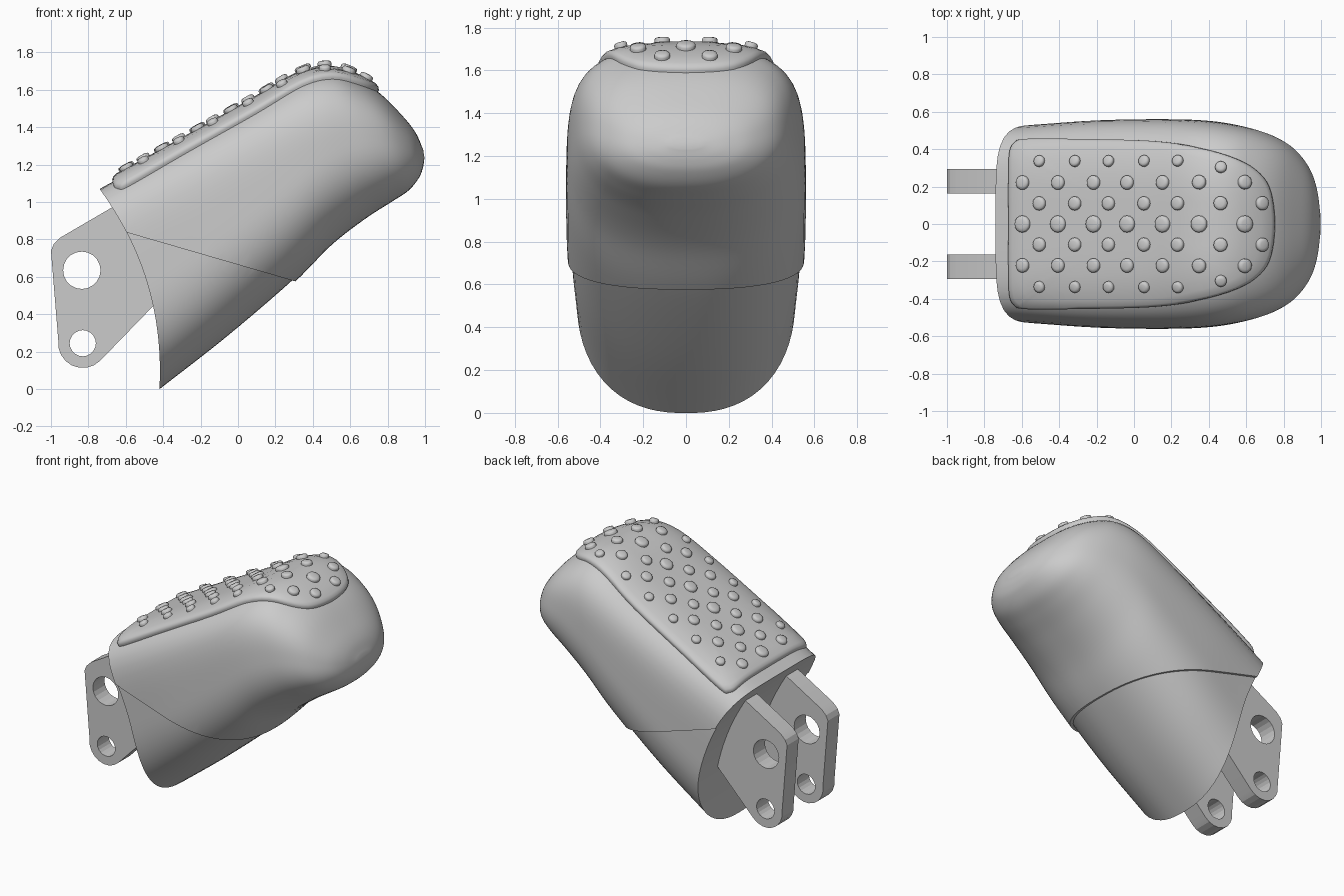
import bpy, bmesh
from math import sin, cos, pi
from mathutils import Vector
from mathutils.bvhtree import BVHTree

cube = bpy.data.objects.get("Cube")
if cube:
    bpy.data.objects.remove(cube)

SIDES = 72
LEDGE = 0.018
# Stations from cut end to tip: top x, top z, bottom x, bottom z, half width, top squareness, bulge
STATIONS = [
    (-.74, 1.07, -.415, -.018, .53, 5, .10),
    (-.32, 1.30, -.06, .26, .555, 4.6, .05),
    (.08, 1.525, .29, .56, .56, 4, .01),
    (.33, 1.67, .50, .77, .55, 3.4, 0),
    (.49, 1.705, .68, .91, .52, 3.1, 0),
    (.63, 1.66, .82, 1.00, .475, 2.9, 0),
    (.76, 1.58, .91, 1.06, .41, 2.7, 0),
    (.88, 1.46, .965, 1.125, .31, 2.4, 0),
    (.95, 1.37, .988, 1.18, .20, 2.2, 0),
    (.99, 1.28, .997, 1.235, .07, 2, 0),
]


def smooth_path(points, steps):
    """Catmull-Rom samples through points of any dimension."""
    pts = [Vector(p) for p in points]
    pts = [pts[0] * 2 - pts[1]] + pts + [pts[-1] * 2 - pts[-2]]
    out = []
    for a, b, c, d in zip(pts, pts[1:], pts[2:], pts[3:]):
        for k in range(steps):
            t = k / steps
            out.append(b + (c - a) * (t / 2) + (a * 2 - b * 5 + c * 4 - d) * (t * t / 2)
                       + (b * 3 - a - c * 3 + d) * (t ** 3 / 2))
    return out + [pts[-2]]


def section(station, inset):
    """One closed cross-section, square on top and round below."""
    tx, tz, bx, bz, width, square, bulge = station
    top, bottom = Vector((tx, 0, tz)), Vector((bx, 0, bz))
    up = (top - bottom).normalized()
    bottom += up * inset
    mid, half = (top + bottom) / 2, (top - bottom) / 2
    forward = Vector((up.z, 0, -up.x))
    ring = []
    for i in range(SIDES):
        c, s = cos(2 * pi * i / SIDES), sin(2 * pi * i / SIDES)
        n = square if s > 0 else 2.4
        r = (abs(c) ** n + abs(s) ** n) ** (-1 / n)
        u, v = c * r, s * r
        ring.append(mid + half * v + forward * bulge * (1 - v * v)
                    + Vector((0, u * (width - inset), 0)))
    return ring


def bridge(bm, a, b):
    for i in range(len(a)):
        j = (i + 1) % len(a)
        bm.faces.new((a[i], a[j], b[j], b[i]))


def cap(bm, ring):
    """Close a symmetric ring with strips running from side to side."""
    n = len(ring)
    for i in range(-n // 4, n // 4):
        ids = [k % n for k in (i, i + 1, n // 2 - i - 1, n // 2 - i)]
        bm.faces.new([ring[k] for k in dict.fromkeys(ids)])


def loft(inset, keep_above):
    bm = bmesh.new()
    rings = [[bm.verts.new(p) for p in section(s, inset)] for s in smooth_path(STATIONS, 6)]
    for a, b in zip(rings, rings[1:]):
        bridge(bm, a, b)
    cap(bm, rings[0])
    cap(bm, rings[-1])
    bmesh.ops.recalc_face_normals(bm, faces=bm.faces[:])
    # Split along the slanted seam
    bmesh.ops.bisect_plane(bm, geom=bm.verts[:] + bm.edges[:] + bm.faces[:], dist=1e-5,
                           plane_co=(-.57, 0, .83), plane_no=(.29, 0, 1),
                           clear_inner=keep_above, clear_outer=not keep_above)
    bmesh.ops.holes_fill(bm, edges=[e for e in bm.edges if e.is_boundary], sides=0)
    bmesh.ops.recalc_face_normals(bm, faces=bm.faces[:])
    return bm


def finish(name, bm, angle=0.6):
    mesh = bpy.data.meshes.new(name)
    bm.to_mesh(mesh)
    bm.free()
    obj = bpy.data.objects.new(name, mesh)
    bpy.context.collection.objects.link(obj)
    shade(obj, angle)
    return obj


def shade(obj, angle):
    bpy.ops.object.select_all(action='DESELECT')
    obj.select_set(True)
    bpy.context.view_layer.objects.active = obj
    bpy.ops.object.shade_smooth_by_angle(angle=angle)


# Shell halves
finish("lower_shell", loft(LEDGE, False))
upper = loft(0, True)
tree = BVHTree.FromBMesh(upper)
finish("upper_shell", upper)


def on_top(x, y, offset):
    """Point and normal above the upper shell."""
    hit, normal, _, _ = tree.ray_cast(Vector((x, y, 3)), Vector((0, 0, -1)))
    return hit + normal * offset, normal


# Raised grip pad
PAD_HALF = [(-.67, 0), (-.67, .25), (-.665, .38), (-.64, .43), (-.58, .45), (-.3, .45),
            (.1, .44), (.35, .405), (.55, .345), (.67, .27), (.73, .17), (.75, 0)]
outline = PAD_HALF + [(x, -y) for x, y in PAD_HALF[-2:0:-1]]
outline = smooth_path(outline + outline[:1], 4)[:-1]
PAD_RINGS = [(1, -.01), (.995, .012), (.98, .024), (.955, .03), (.88, .03),
             (.75, .03), (.6, .03), (.45, .03), (.3, .03), (.15, .03)]
centre = Vector((.05, 0))
bm = bmesh.new()
rings = []
for scale, offset in PAD_RINGS:
    flat = [centre + (p - centre) * scale for p in outline]
    rings.append([bm.verts.new(on_top(p.x, p.y, offset)[0]) for p in flat])
for a, b in zip(rings, rings[1:]):
    bridge(bm, a, b)
hub = bm.verts.new(on_top(centre.x, 0, .03)[0])
for a, b in zip(rings[-1], rings[-1][1:] + rings[-1][:1]):
    bm.faces.new((a, b, hub))
bmesh.ops.recalc_face_normals(bm, faces=bm.faces[:])
finish("grip_pad", bm, 0.9)

# Staggered grip studs
studs = []
for x in (-.58, -.39, -.20, -.02, .17, .36, .58):
    studs += [(x, 0, .045), (x, .22, .038), (x, -.22, .038)]
for k, x in enumerate((-.49, -.30, -.12, .07, .25, .465, .67)):
    studs += [(x, s * .11, .037) for s in (1, -1)]
    if k < 6:
        studs += [(x, s * (.33 if k < 5 else .295), .031) for s in (1, -1)]
bm = bmesh.new()
for x, y, radius in studs:
    base, normal = on_top(x, y, .026)
    turn = normal.to_track_quat('Z', 'Y')
    rings = []
    for scale, height in ((1, 0), (1, .014), (.88, .022), (.5, .026)):
        rings.append([bm.verts.new(base + turn @ Vector((
            radius * scale * cos(a * pi / 8), radius * scale * sin(a * pi / 8), height)))
            for a in range(16)])
    for a, b in zip(rings, rings[1:]):
        bridge(bm, a, b)
    bm.faces.new(rings[-1])
finish("grip_studs", bm, 0.9)


# Hinge lugs with two pin holes
def circle(x, z, radius, start=0, end=2 * pi, count=20, closed=True):
    steps = count if closed else count - 1
    return [(x + radius * cos(start + (end - start) * i / steps),
             z + radius * sin(start + (end - start) * i / steps)) for i in range(count)]


PLATE = [(-1, .74), (-.985, .775), (-.95, .81), (-.65, .985), (-.42, 1.0), (-.36, .54)]
PLATE += circle(-.83, .245, .132, -pi / 4, -pi * 1.04, 9, False)
for name, side in (("left", 1), ("right", -1)):
    curve = bpy.data.curves.new("hinge_lug", 'CURVE')
    curve.dimensions, curve.fill_mode, curve.extrude = '2D', 'BOTH', .065
    for loop in (PLATE, circle(-.835, .635, .1), circle(-.83, .245, .07)):
        spline = curve.splines.new('POLY')
        spline.points.add(len(loop) - 1)
        for point, (x, z) in zip(spline.points, loop):
            point.co = (x, z, 0, 1)
        spline.use_cyclic_u = True
    lug = bpy.data.objects.new("hinge_lug_" + ("back" if side > 0 else "front"), curve)
    lug.location.y = side * .229
    lug.rotation_euler.x = pi / 2
    bpy.context.collection.objects.link(lug)
    bpy.ops.object.select_all(action='DESELECT')
    lug.select_set(True)
    bpy.context.view_layer.objects.active = lug
    bpy.ops.object.convert(target='MESH')
    shade(bpy.context.object, 0.3)
